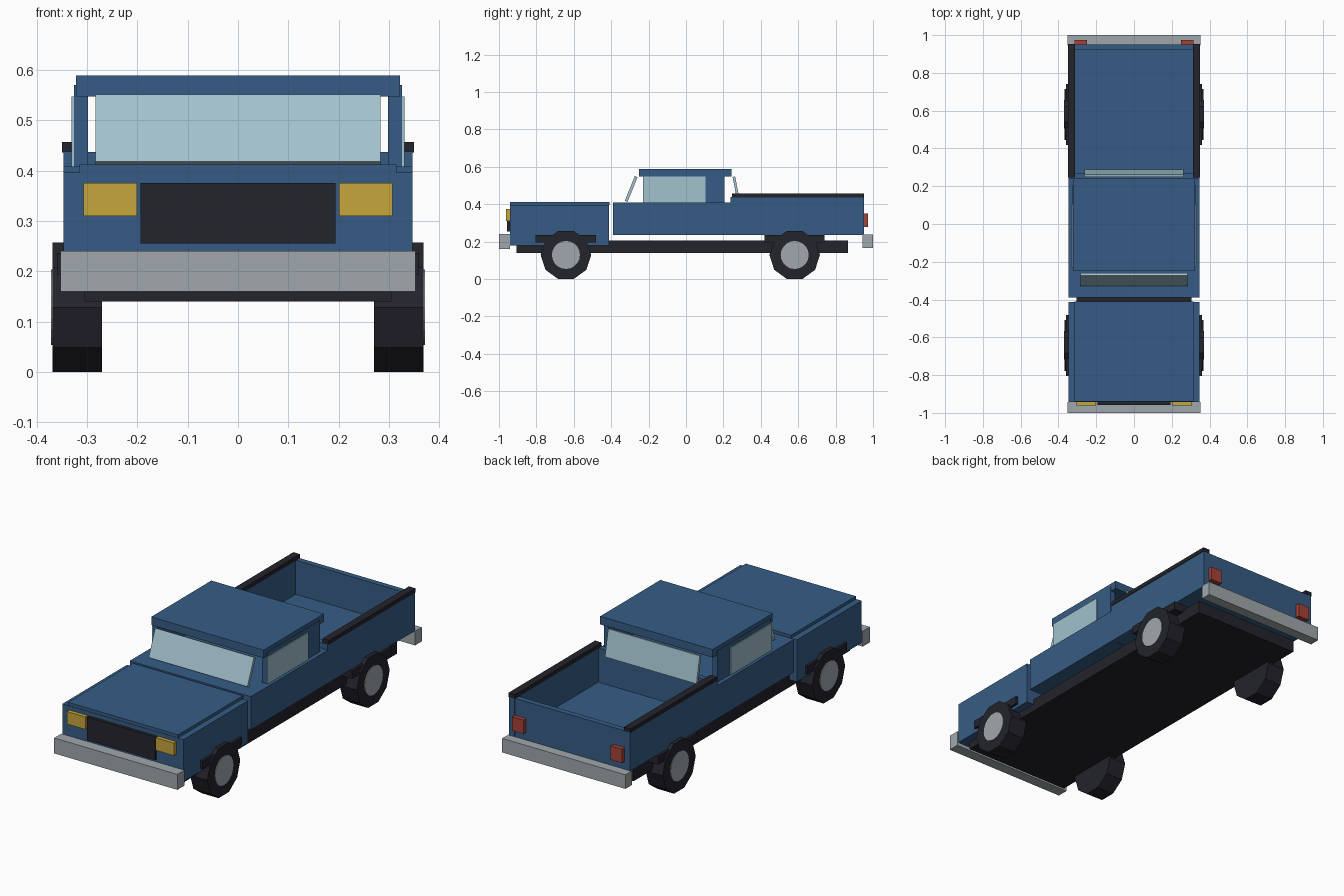
import bpy, math
from mathutils import Matrix

if "Cube" in bpy.data.objects:
    bpy.data.objects.remove(bpy.data.objects["Cube"])


def material(name, rgb):
    m = bpy.data.materials.new(name)
    m.diffuse_color = (*rgb, 1.0)
    m.use_nodes = True
    m.node_tree.nodes["Principled BSDF"].inputs["Base Color"].default_value = m.diffuse_color
    return m


BLUE = material("body_blue", (0.037, 0.108, 0.235))
BLACK = material("trim_black", (0.017, 0.017, 0.025))
GREY = material("metal_grey", (0.35, 0.39, 0.41))
GLASS = material("window_glass", (0.36, 0.54, 0.62))
AMBER = material("headlight_amber", (0.57, 0.38, 0.045))
RED = material("tail_light_red", (0.38, 0.055, 0.04))


def finish(name, mat):
    o = bpy.context.object
    o.name = o.data.name = name
    o.data.materials.append(mat)
    return o


def box(name, mat, x, y, z, tilt=0.0):
    """Box from (min, max) ranges; tilt turns it about its own x axis."""
    bpy.ops.mesh.primitive_cube_add(size=1)
    o = finish(name, mat)
    size = [r[1] - r[0] for r in (x, y, z)]
    mid = [(r[0] + r[1]) / 2 for r in (x, y, z)]
    o.data.transform(Matrix.Rotation(tilt, 4, 'X') @ Matrix.Diagonal((*size, 1)))
    o.location = mid
    return o


def pair(name, mat, x, y, z):
    """Box on the +x side and its mirror image."""
    box(name + "_right", mat, x, y, z)
    box(name + "_left", mat, (-x[1], -x[0]), y, z)


def disc(name, mat, sides, r, x, y, z, turn=0.0):
    """Cylinder lying along x."""
    bpy.ops.mesh.primitive_cylinder_add(vertices=sides, radius=r, depth=x[1] - x[0])
    o = finish(name, mat)
    o.data.transform(Matrix.Rotation(turn, 4, 'X')
                     @ Matrix.Rotation(math.pi / 2, 4, 'Y'))
    o.location = ((x[0] + x[1]) / 2, y, z)


# Chassis and bumpers
box("chassis", BLACK, (-0.305, 0.305), (-0.905, 0.865), (0.14, 0.205))
box("front_bumper", GREY, (-0.353, 0.353), (-1.0, -0.942), (0.16, 0.24))
box("rear_bumper", GREY, (-0.353, 0.353), (0.945, 1.0), (0.165, 0.238))

# Nose, hood, grille and lights
box("engine_bay", BLUE, (-0.347, 0.347), (-0.942, -0.412), (0.178, 0.396))
box("hood", BLUE, (-0.315, 0.315), (-0.94, -0.41), (0.396, 0.412))
box("grille", BLACK, (-0.194, 0.194), (-0.957, -0.94), (0.255, 0.375))
pair("headlight", AMBER, (0.201, 0.307), (-0.962, -0.94), (0.31, 0.375))

# Cab
box("cab_body", BLUE, (-0.347, 0.347), (-0.39, 0.242), (0.236, 0.408))
pair("cab_side", BLUE, (0.298, 0.326), (-0.23, 0.207), (0.405, 0.57))
box("roof", BLUE, (-0.322, 0.322), (-0.25, 0.242), (0.547, 0.589))
pair("side_window", GLASS, (0.324, 0.331), (-0.23, 0.105), (0.406, 0.547))
box("windshield", GLASS, (-0.283, 0.283), (-0.301, -0.285), (0.41, 0.553),
    math.radians(-22))
box("rear_window", GLASS, (-0.262, 0.262), (0.262, 0.276), (0.41, 0.548),
    math.radians(11))

# Cargo bed
box("bed_floor", BLUE, (-0.345, 0.345), (0.25, 0.95), (0.236, 0.26))
pair("bed_side", BLUE, (0.315, 0.347), (0.238, 0.952), (0.236, 0.438))
box("bed_front_wall", BLUE, (-0.32, 0.32), (0.24, 0.268), (0.24, 0.437))
box("tailgate", BLUE, (-0.32, 0.32), (0.922, 0.951), (0.236, 0.437))
pair("bed_rail", BLACK, (0.312, 0.35), (0.245, 0.953), (0.436, 0.457))
pair("tail_light", RED, (0.25, 0.315), (0.945, 0.973), (0.278, 0.35))

# Wheels, hubs and arch trims
for end, y in (("front", -0.642), ("rear", 0.581)):
    pair(end + "_arch", BLACK, (0.27, 0.36), (y - 0.162, y + 0.16), (0.194, 0.236))
    for side, s in (("right", 1), ("left", -1)):
        disc(f"{end}_wheel_{side}", BLACK, 10, 0.135,
             sorted((s * 0.27, s * 0.368)), y, 0.1284)
        disc(f"{end}_hub_{side}", GREY, 20, 0.075,
             sorted((s * 0.30, s * 0.371)), y, 0.1284)

# Rest every ten-sided wheel on a flat side
for o in bpy.data.objects:
    if "_wheel_" in o.name:
        low = min(v.co.z for v in o.data.vertices)
        if low < -0.13:
            o.data.transform(Matrix.Rotation(math.pi / 10, 4, 'X'))
